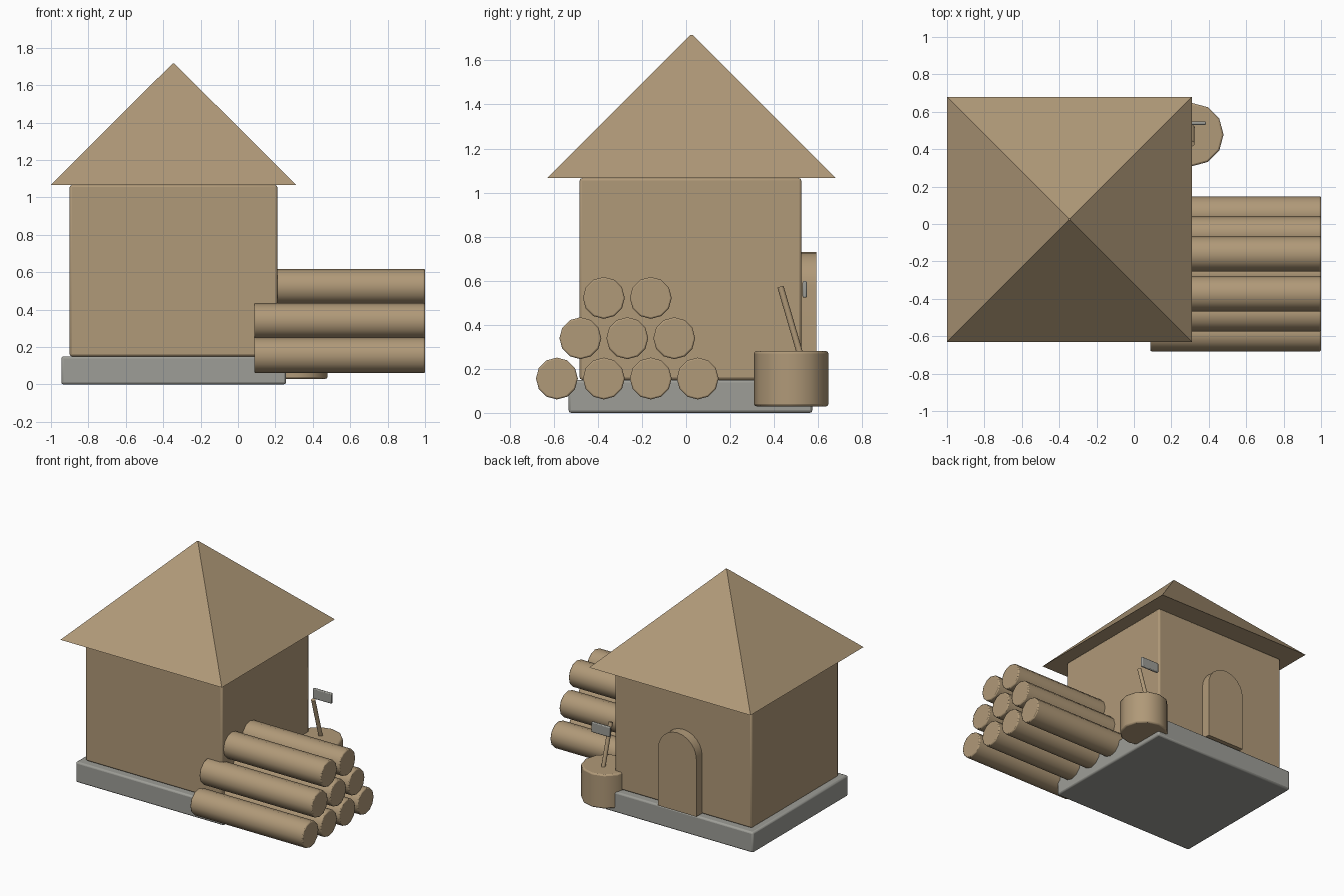
import bpy, bmesh, math
from mathutils import Matrix, Vector

if "Cube" in bpy.data.objects:
    bpy.data.objects.remove(bpy.data.objects["Cube"])


def material(name, color):
    m = bpy.data.materials.new(name)
    m.diffuse_color = (*color, 1.0)
    m.use_nodes = True
    m.node_tree.nodes["Principled BSDF"].inputs["Base Color"].default_value = m.diffuse_color
    return m


WOOD = material("warm_wood", (0.434, 0.319, 0.188))
STONE = material("grey_stone", (0.34, 0.34, 0.31))


def finish(name, bm, mat, bevel=0.0, smooth=True):
    bmesh.ops.recalc_face_normals(bm, faces=bm.faces)
    me = bpy.data.meshes.new(name)
    bm.to_mesh(me)
    bm.free()
    me.materials.append(mat)
    ob = bpy.data.objects.new(name, me)
    bpy.context.collection.objects.link(ob)
    if bevel:
        mod = ob.modifiers.new("soft_edges", 'BEVEL')
        mod.width, mod.segments = bevel, 2
        mod.limit_method, mod.angle_limit = 'ANGLE', math.radians(40)
    if smooth:
        bpy.ops.object.select_all(action='DESELECT')
        ob.select_set(True)
        bpy.context.view_layer.objects.active = ob
        bpy.ops.object.shade_smooth_by_angle(angle=math.radians(40))
    return ob


def box(name, lo, hi, mat, bevel):
    lo, hi = Vector(lo), Vector(hi)
    bm = bmesh.new()
    bmesh.ops.create_cube(bm, size=1.0, matrix=Matrix.Translation((lo + hi) / 2)
                          @ Matrix.Diagonal((*(hi - lo), 1.0)))
    return finish(name, bm, mat, bevel)


def rod(name, start, end, radius, mat, sides=12, bevel=0.0):
    start, end = Vector(start), Vector(end)
    axis = end - start
    turn = Vector((0, 0, 1)).rotation_difference(axis).to_matrix().to_4x4()
    bm = bmesh.new()
    bmesh.ops.create_cone(bm, cap_ends=True, segments=sides, radius1=radius,
                          radius2=radius, depth=axis.length,
                          matrix=Matrix.Translation((start + end) / 2) @ turn)
    return finish(name, bm, mat, bevel)


# House: stone slab and walls
box("foundation", (-0.945, -0.533, 0.0), (0.257, 0.574, 0.15), STONE, 0.012)
box("walls", (-0.90, -0.483, 0.15), (0.21, 0.524, 1.066), WOOD, 0.012)

# Four-sided pyramid roof
bm = bmesh.new()
half = 0.655
bmesh.ops.create_cone(bm, cap_ends=True, segments=4, radius1=half * math.sqrt(2),
                      radius2=0.008, depth=0.648,
                      matrix=Matrix.Translation((-0.345, 0.025, 1.067 + 0.324))
                      @ Matrix.Rotation(math.radians(45), 4, 'Z'))
finish("roof", bm, WOOD, smooth=False)

# Arched door on the back wall, extruded from its outline
cx, r, spring = -0.343, 0.155, 0.575
outline = [(cx - r, 0.155), (cx + r, 0.155)]
outline += [(cx + r * math.cos(math.pi * i / 12), spring + r * math.sin(math.pi * i / 12))
            for i in range(13)]
bm = bmesh.new()
face = bm.faces.new([bm.verts.new((x, 0.515, z)) for x, z in outline])
ext = bmesh.ops.extrude_face_region(bm, geom=[face], use_keep_orig=True)
bmesh.ops.translate(bm, vec=(0, 0.077, 0),
                    verts=[g for g in ext["geom"] if isinstance(g, bmesh.types.BMVert)])
finish("arched_door", bm, WOOD)

# Log pile: rows of 4, 3 and 2 stacked in the gaps
for row, count in enumerate((4, 3, 2)):
    for i in range(count):
        y = -0.586 + 0.213 * i + 0.1065 * row
        z = 0.156 + 0.183 * row
        rod(f"log_{row + 1}_{i + 1}", (0.087, y, z), (1.0, y, z), 0.095, WOOD, bevel=0.007)

# Chopping block with axe
rod("chopping_block", (0.31, 0.478, 0.03), (0.31, 0.478, 0.28), 0.169, WOOD, bevel=0.01)
rod("axe_handle", (0.31, 0.529, 0.23), (0.31, 0.429, 0.573), 0.0145, WOOD, sides=12)
box("axe_blade", (0.235, 0.53, 0.523), (0.385, 0.549, 0.598), STONE, 0.006)
